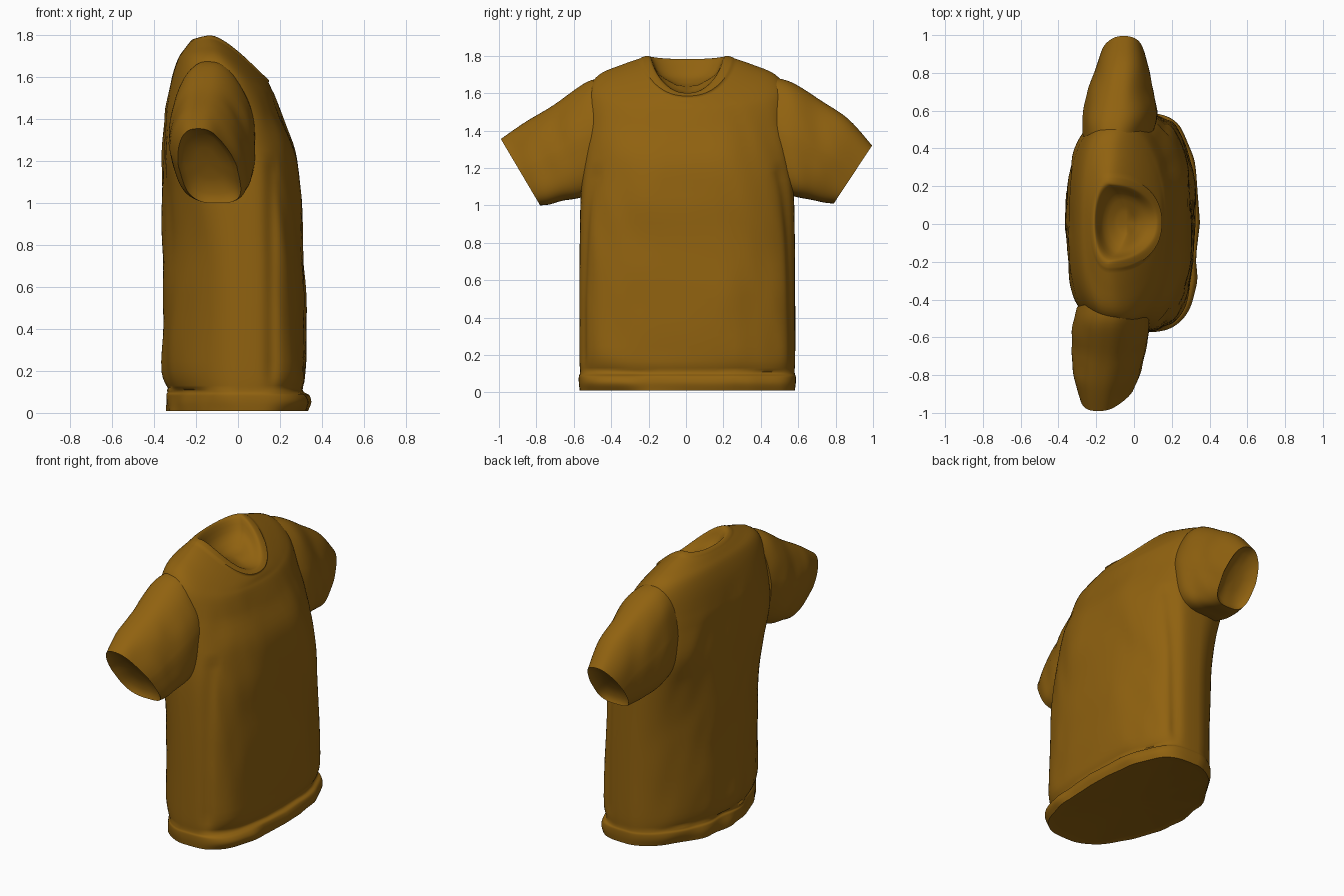
import bpy, bmesh, math
from mathutils import Vector, noise

if "Cube" in bpy.data.objects:
    bpy.data.objects.remove(bpy.data.objects["Cube"])

cloth = bpy.data.materials.new("ochre cloth")
cloth.diffuse_color = (0.28, 0.122, 0.005, 1)
cloth.use_nodes = True
cloth.node_tree.nodes["Principled BSDF"].inputs["Base Color"].default_value = cloth.diffuse_color
SEG = 112


def spow(v, p):
    return math.copysign(abs(v) ** p, v)


def smooth_rows(rows, steps):
    """Catmull-Rom interpolation between rows of ring parameters."""
    out = []
    for i in range(len(rows) - 1):
        a, b, c, d = rows[max(i - 1, 0)], rows[i], rows[i + 1], rows[min(i + 2, len(rows) - 1)]
        for s in range(steps):
            t = s / steps
            out.append([0.5 * (2 * q + (r - p) * t + (2 * p - 5 * q + 4 * r - w) * t * t
                        + (3 * q - p - 3 * r + w) * t ** 3) for p, q, r, w in zip(a, b, c, d)])
    out.append(rows[-1])
    return out


def loft(name, rings):
    """Skin closed rings and close both ends with a fan."""
    bm = bmesh.new()
    loops = [[bm.verts.new(p) for p in ring] for ring in rings]
    for a, b in zip(loops, loops[1:]):
        for i in range(SEG):
            j = (i + 1) % SEG
            bm.faces.new((a[i], a[j], b[j], b[i]))
    for loop in (loops[0], loops[-1]):
        mid = bm.verts.new(sum((v.co for v in loop), Vector()) / SEG)
        for i in range(SEG):
            bm.faces.new((loop[i], loop[(i + 1) % SEG], mid))
    bmesh.ops.recalc_face_normals(bm, faces=bm.faces)
    me = bpy.data.meshes.new(name)
    bm.to_mesh(me)
    bm.free()
    me.materials.append(cloth)
    ob = bpy.data.objects.new(name, me)
    bpy.context.collection.objects.link(ob)
    bpy.context.view_layer.objects.active = ob
    ob.select_set(True)
    bpy.ops.object.shade_smooth_by_angle(angle=math.radians(50))
    ob.select_set(False)


def wrinkle(p, amount):
    """Soft cloth folds, mostly running downwards."""
    q = Vector((p.x * 4, p.y * 4 + p.z * 1.2, p.z * 1.8))
    return amount * (noise.noise(q) + 0.5 * noise.noise(q * 2.3))


def body_ring(row):
    w, nb, nf, xb, xs, xf, zb, zs, zf = row
    ring = []
    for i in range(SEG):
        t = 2 * math.pi * i / SEG
        n = nf if math.cos(t) > 0 else nb
        c, s = spow(math.cos(t), 2 / n), spow(math.sin(t), 2 / n)
        lift = abs(c) ** 1.5
        if c > 0:
            bulge = 0.07 * s * s * c * (w / 0.575) ** 2
            x, z = xs + (xf - xs) * c - bulge, zs + (zf - zs) * lift
        else:
            x, z = xs + (xs - xb) * c, zs + (zb - zs) * lift
        p = Vector((x, w * s + 0.007, z))
        fade = min(1, max(0, (p.z - 0.1) / 0.1)) * min(1, max(0, (1.6 - p.z) / 0.2))
        p.x += c * wrinkle(p, 0.016) * fade
        # vertical fold where the side panel meets the chest
        if abs(p.y) > 0.45 and p.z < 1.2:
            p.y -= math.copysign(0.015 * fade * math.exp(-((p.x - 0.16) / 0.03) ** 2), p.y)
        # crumpled hem
        if p.z < 0.11:
            p.x += 0.025 * noise.noise(Vector((p.y * 6, p.z * 9, c)))
        ring.append(p)
    return ring


# Shirt body: half width, squareness back/front, x back/side/front, z back/side/front
trunk = [
    (0.575, 1.8, 4.3, -0.34, 0.0, 0.335, 0.01, 0.01, 0.01),
    (0.58, 1.8, 4.3, -0.345, 0.0, 0.35, 0.05, 0.05, 0.05),
    (0.58, 1.8, 4.3, -0.34, 0.0, 0.34, 0.085, 0.085, 0.085),
    (0.574, 1.8, 4.3, -0.33, 0.0, 0.31, 0.11, 0.11, 0.11),
    (0.577, 1.75, 4.3, -0.355, 0.0, 0.33, 0.20, 0.20, 0.20),
    (0.577, 1.75, 4.3, -0.36, 0.0, 0.325, 0.50, 0.50, 0.50),
    (0.575, 1.85, 4.3, -0.36, -0.01, 0.305, 0.80, 0.80, 0.80),
    (0.57, 2.2, 4.0, -0.36, -0.03, 0.30, 1.05, 1.05, 1.05),
    (0.555, 2.8, 3.6, -0.36, -0.06, 0.272, 1.25, 1.25, 1.25),
    (0.535, 2.9, 3.2, -0.345, -0.07, 0.21, 1.45, 1.45, 1.42),
]
yoke = [
    trunk[-1],
    (0.525, 2.7, 2.9, -0.315, -0.09, 0.175, 1.60, 1.615, 1.51),
    (0.47, 2.6, 2.6, -0.285, -0.11, 0.16, 1.69, 1.70, 1.54),
    (0.35, 2.4, 2.4, -0.255, -0.12, 0.152, 1.735, 1.752, 1.56),
    (0.25, 2.3, 2.3, -0.232, -0.13, 0.145, 1.765, 1.787, 1.575),
]
# Collar rim folding into the neck hollow
neck = [
    (0.245, 2.3, 2.3, -0.23, -0.13, 0.148, 1.768, 1.791, 1.585),
    (0.21, 2.2, 2.2, -0.212, -0.13, 0.125, 1.782, 1.80, 1.60),
    (0.19, 2.1, 2.1, -0.197, -0.11, 0.105, 1.765, 1.78, 1.60),
    (0.15, 2.0, 2.0, -0.16, -0.08, 0.06, 1.69, 1.70, 1.60),
    (0.06, 2.0, 2.0, -0.09, -0.04, 0.01, 1.645, 1.645, 1.61),
]
under = (0.52, 1.8, 4.0, -0.30, 0.0, 0.28, 0.02, 0.02, 0.02)
rows = [under] + smooth_rows(trunk, 5) + smooth_rows(yoke, 4)[1:] + smooth_rows(neck, 3)
loft("shirt_body", [body_ring(r) for r in rows])


# Sleeves: top point, bottom point, half depth (narrow on top, boxy underneath)
def sleeve(name, sections, side):
    rings = []
    for row in smooth_rows(sections, 6):
        top, bot, h = Vector(row[0:3]), Vector(row[3:6]), row[6]
        mid, half = (top + bot) / 2, (top - bot) / 2
        ring = []
        for i in range(SEG):
            t = 2 * math.pi * i / SEG
            e = 0.8 if math.cos(t) > 0 else 0.6
            c, s = spow(math.cos(t), e), spow(math.sin(t), e)
            p = mid + half * c + Vector((h * s * (1 - 0.25 * max(c, 0)), 0, 0))
            p.x += s * wrinkle(p, 0.018)
            ring.append(p)
        rings.append(ring)
    # shallow sunken cuff opening
    end = rings[-1]
    mid = sum(end, Vector()) / SEG
    for k, depth in ((0.95, 0.01), (0.8, 0.03), (0.4, 0.045)):
        rings.append([mid + (p - mid) * k + Vector((0, -side * depth, 0.4 * depth)) for p in end])
    loft(name, rings)


sleeve("sleeve_right", [
    (-0.13, -0.42, 1.68, -0.09, -0.46, 1.08, 0.18),
    (-0.14, -0.53, 1.66, -0.10, -0.57, 1.04, 0.20),
    (-0.16, -0.71, 1.535, -0.10, -0.66, 1.025, 0.185),
    (-0.18, -0.86, 1.445, -0.10, -0.73, 1.005, 0.165),
    (-0.19, -0.99, 1.355, -0.10, -0.78, 1.00, 0.14)], -1)
sleeve("sleeve_left", [
    (-0.12, 0.42, 1.69, -0.06, 0.46, 1.08, 0.18),
    (-0.10, 0.56, 1.66, -0.06, 0.59, 1.045, 0.20),
    (-0.08, 0.73, 1.555, -0.06, 0.67, 1.03, 0.175),
    (-0.06, 0.87, 1.46, -0.06, 0.74, 1.015, 0.145),
    (-0.055, 0.995, 1.32, -0.055, 0.79, 1.01, 0.12)], 1)
